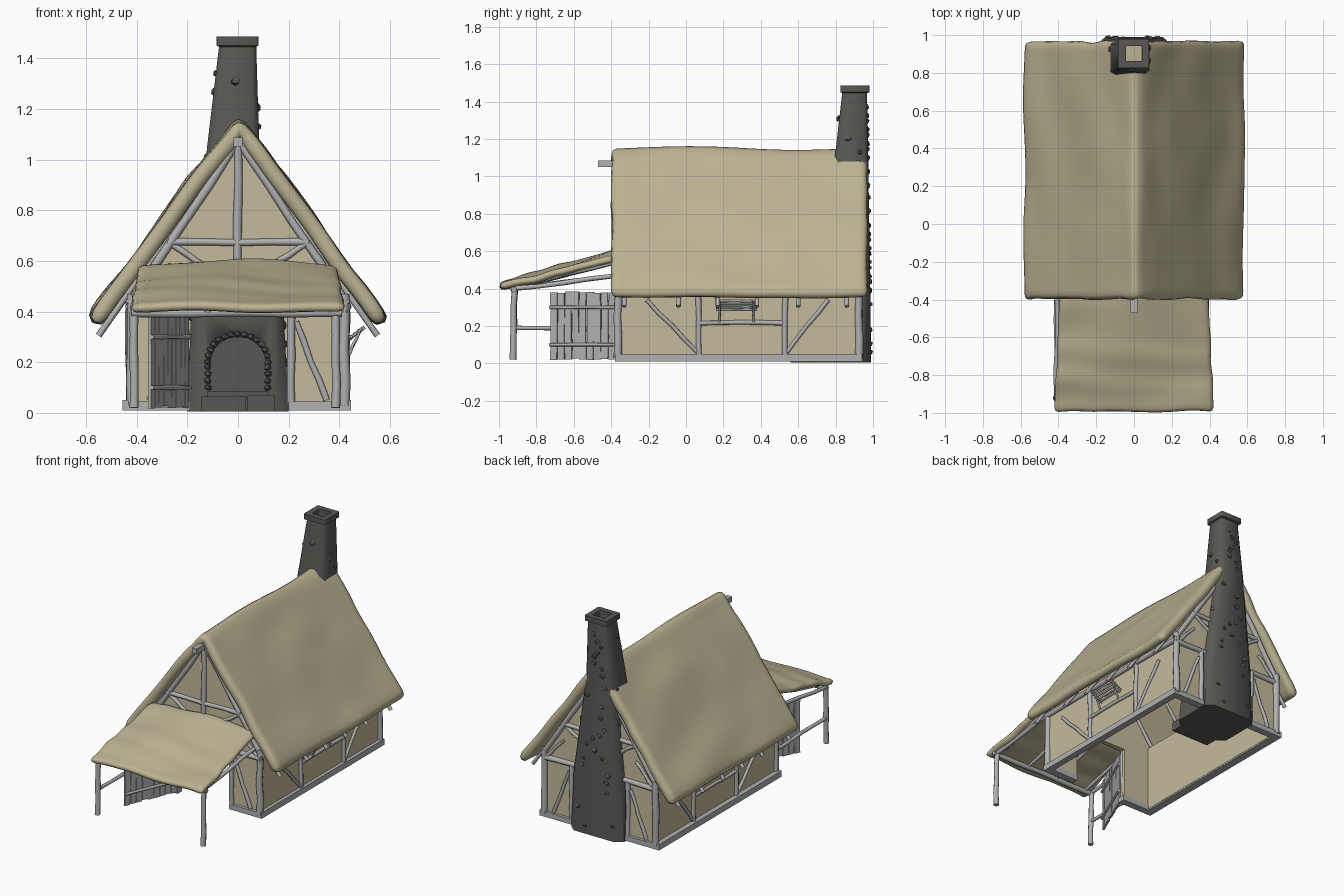
import bpy, bmesh, math, random
from mathutils import Vector, noise

if "Cube" in bpy.data.objects:
    bpy.data.objects.remove(bpy.data.objects["Cube"])

random.seed(7)

def material(name, rgb):
    m = bpy.data.materials.new(name)
    m.diffuse_color = (*rgb, 1)
    m.use_nodes = True
    m.node_tree.nodes["Principled BSDF"].inputs["Base Color"].default_value = m.diffuse_color
    return m

THATCH = material("thatch", (0.50, 0.45, 0.29))
PLASTER = material("plaster", (0.56, 0.50, 0.33))
WOOD = material("grey_wood", (0.44, 0.44, 0.45))
STONE = material("dark_stone", (0.10, 0.097, 0.09))

def finish(name, bm, mat, angle=40):
    bmesh.ops.recalc_face_normals(bm, faces=bm.faces)
    me = bpy.data.meshes.new(name)
    bm.to_mesh(me)
    bm.free()
    me.materials.append(mat)
    me.shade_smooth()
    me.set_sharp_from_angle(angle=math.radians(angle))
    ob = bpy.data.objects.new(name, me)
    bpy.context.collection.objects.link(ob)
    return ob

def loft(bm, rings):
    """Bridge closed rings of points and cap both ends."""
    vs = [[bm.verts.new(p) for p in r] for r in rings]
    n = len(vs[0])
    for a, b in zip(vs, vs[1:]):
        for i in range(n):
            bm.faces.new((a[i], a[(i + 1) % n], b[(i + 1) % n], b[i]))
    bm.faces.new(vs[0][::-1])
    bm.faces.new(vs[-1])

def poles(name, items, wobble=0.004):
    """Rough round timbers, each (start, end, radius)."""
    bm = bmesh.new()
    for a, b, r in items:
        a, b = Vector(a), Vector(b)
        d = (b - a).normalized()
        s = d.orthogonal().normalized()
        t = d.cross(s)
        rings = []
        for k in range(5):
            c = a.lerp(b, k / 4)
            if 0 < k < 4:
                c = c + s * random.uniform(-wobble, wobble) + t * random.uniform(-wobble, wobble)
            q = r * random.uniform(0.88, 1.08)
            rings.append([c + (s * math.cos(j * math.pi / 4) + t * math.sin(j * math.pi / 4)) * q for j in range(8)])
        loft(bm, rings)
    return finish(name, bm, WOOD, 50)

def boxes(name, items, mat):
    """Boxes, each (x0, x1, y0, y1, z0, z1)."""
    bm = bmesh.new()
    for x0, x1, y0, y1, z0, z1 in items:
        loft(bm, [[(x0, y0, z), (x1, y0, z), (x1, y1, z), (x0, y1, z)] for z in (z0, z1)])
    return finish(name, bm, mat)

def prism(name, pts, y0, y1, mat):
    bm = bmesh.new()
    loft(bm, [[(x, y, z) for x, z in pts] for y in (y0, y1)])
    return finish(name, bm, mat)

def thatch(name, nu, nv, surface, thick):
    """Lumpy sheet with a rounded rim."""
    bm = bmesh.new()
    g = [[bm.verts.new(surface(i / nu, j / nv)) for j in range(nv + 1)] for i in range(nu + 1)]
    for i in range(nu):
        for j in range(nv):
            bm.faces.new((g[i][j], g[i + 1][j], g[i + 1][j + 1], g[i][j + 1]))
    ob = finish(name, bm, THATCH, 180)
    m = ob.modifiers.new("thickness", 'SOLIDIFY')
    m.thickness, m.offset = thick, -1
    m = ob.modifiers.new("round", 'SUBSURF')
    m.levels = m.render_levels = 1
    return ob

# Thatched main roof
PROFILE = [(0, 1.172), (0.2, 0.925), (0.42, 0.605), (0.6, 0.375)]

def roof_z(x):
    for (xa, za), (xb, zb) in zip(PROFILE, PROFILE[1:]):
        if x <= xb + 1e-6:
            return za + (zb - za) * (x - xa) / (xb - xa)

def main_roof(u, v):
    x = (u * 2 - 1) * 0.6
    y = -0.4 + 1.37 * v
    side = 1 if x >= 0 else -1
    z = roof_z(abs(x))
    lump = 0.022 * noise.noise(Vector((x * 7, y * 2.3, 3)))
    edge = 0.022 * noise.noise(Vector((x * 14, 5, v * 3))) * abs(2 * v - 1) ** 6
    if abs(x) < 0.01:
        return (0, y + edge, z + 0.014 * math.sin(y * 5 + 1.6))
    return (x + side * lump * 0.8, y + edge, z + lump * 0.6)

thatch("main_roof", 24, 30, main_roof, 0.065)

# Thatched porch roof
def porch_roof(u, v):
    y = -1.0 + 0.64 * v
    x = (u * 2 - 1) * (0.425 - 0.03 * v) + 0.01 * noise.noise(Vector((u * 2, v * 6, 1)))
    z = 0.43 + 0.185 * v - 0.03 * (2 * u - 1) ** 2 * v
    z += 0.025 * noise.noise(Vector((x * 2.5, y * 8, 9)))
    return (x, y + 0.02 * noise.noise(Vector((x * 5, 2, v))), z)

thatch("porch_roof", 16, 14, porch_roof, 0.04)

# Plaster walls, with a doorway in the front gable
prism("front_wall", [(-0.42, 0.02), (-0.2, 0.02), (-0.2, 0.39), (0.2, 0.39), (0.2, 0.02), (0.42, 0.02),
                     (0.42, 0.47), (0, 1.08), (-0.42, 0.47)], -0.36, -0.335, PLASTER)
prism("back_wall", [(-0.42, 0.02), (0.42, 0.02), (0.42, 0.47), (0, 1.08), (-0.42, 0.47)], 0.895, 0.92, PLASTER)
boxes("side_walls", [(s * 0.41 - 0.012, s * 0.41 + 0.012, -0.355, 0.915, 0.02, 0.47) for s in (-1, 1)], PLASTER)

# Sill beams around the base
boxes("sills", [(-0.455, -0.4, -0.38, 0.94, 0.01, 0.05), (0.4, 0.445, -0.38, 0.94, 0.01, 0.05),
                (-0.4, -0.19, -0.38, -0.33, 0.01, 0.045), (0.2, 0.4, -0.38, -0.33, 0.01, 0.045),
                (-0.4, -0.18, 0.89, 0.94, 0.01, 0.045), (0.18, 0.4, 0.89, 0.94, 0.01, 0.045)], WOOD)

# Timber frame on the gable ends
frame = []
for y in (-0.365, 0.925):
    for s in (-1, 1):
        frame += [((s * 0.42, y, 0.03), (s * 0.42, y, 0.47), 0.021),
                  ((s * 0.21, y, 0.03), (s * 0.21, y, 0.41), 0.016),
                  ((s * 0.23, y, 0.36), (s * 0.35, y, 0.05), 0.012),
                  ((s * 0.01, y, 1.06), (s * 0.43, y, 0.43), 0.017),
                  ((s * 0.27, y, 0.67), (s * 0.13, y, 0.58), 0.012),
                  ((s * 0.4, y, 0.42), (s * 0.27, y, 0.56), 0.011)]
    frame += [((-0.43, y, 0.41), (0.43, y, 0.41), 0.018),
              ((-0.28, y, 0.675), (0.28, y, 0.675), 0.015),
              ((0, y, 0.42), (0, y, 1.07), 0.017)]
poles("gable_frame", frame)

# Timber frame on the long sides
frame = []
for s in (-1, 1):
    x = s * 0.427
    frame += [((x, y, 0.03), (x, y, 0.46), 0.015) for y in (0.07, 0.53)]
    frame += [((x, -0.21, 0.34), (x, 0.06, 0.06), 0.012), ((x, 0.54, 0.06), (x, 0.76, 0.34), 0.012),
              ((x, 0.07, 0.215), (x, 0.53, 0.215), 0.012), ((x, -0.37, 0.42), (x, 0.93, 0.42), 0.018)]
poles("side_frame", frame)

# Ridge beam and rafters
boxes("ridge_beam", [(-0.018, 0.018, -0.47, 0.9, 1.05, 1.086)], WOOD)
poles("rafters", [((s * 0.02, y, 1.06), (s * 0.55, y, 0.305), 0.012)
                  for s in (-1, 1) for y in (-0.33, -0.04, 0.17, 0.38, 0.6, 0.86)], 0.002)

# Propped slatted shutter on the right wall
items = [((0.43 + 0.016 * i, 0.16, 0.29 + 0.011 * i), (0.43 + 0.016 * i, 0.38, 0.29 + 0.011 * i), 0.007) for i in range(5)]
for y in (0.18, 0.36):
    items += [((0.42, y, 0.28), (0.5, y, 0.338), 0.007), ((0.43, y, 0.215), (0.48, y, 0.32), 0.006)]
poles("shutter", items, 0.002)

# Porch posts, beams and rail
items = [((-0.42, -0.92, 0.395), (0.41, -0.92, 0.395), 0.017),
         ((-0.41, -0.93, 0.19), (-0.41, -0.37, 0.18), 0.012)]
for x in (-0.41, 0.385):
    items += [((x, -0.925, 0.02), (x, -0.915, 0.4), 0.017), ((x, -0.93, 0.4), (x, -0.36, 0.47), 0.013)]
for x in (-0.36, -0.12, 0.12, 0.36):
    items.append(((x, -0.94, 0.4), (x, -0.36, 0.545), 0.011))
poles("porch_frame", items)

# Plank door, standing open
hinge, swing = Vector((-0.2, -0.375, 0)), Vector((-0.15, -0.35, 0))
across = Vector((-swing.y, swing.x, 0)).normalized() * 0.007
bm = bmesh.new()
for i in range(9):
    rings = []
    for z in (0.015 + random.uniform(0, 0.015), 0.14, 0.26, 0.375 + random.uniform(0, 0.012)):
        w = random.uniform(0.43, 0.49) / 9
        mid = hinge + swing * ((i + 0.5) / 9 + random.uniform(-0.006, 0.006)) + Vector((0, 0, z))
        a, b = mid - swing * w, mid + swing * w
        rings.append([a - across, b - across, b + across, a + across])
    loft(bm, rings)
finish("door_planks", bm, WOOD)
poles("door_bars", [(hinge + across * 1.6 + Vector((0, 0, z)), hinge + swing + across * 1.6 + Vector((0, 0, z)), 0.009)
                    for z in (0.1, 0.3)], 0.001)

# Tapering chimney: each level is z, x0, x1, y0, y1
LEVELS = [(0.005, -0.2, 0.2, 0.65, 0.99), (0.4, -0.185, 0.18, 0.685, 0.985), (1.05, -0.122, 0.084, 0.79, 0.975),
          (1.445, -0.075, 0.072, 0.835, 0.968)]
CAP = [(1.45, -0.085, 0.08, 0.825, 0.98), (1.485, -0.085, 0.08, 0.825, 0.98),
       (1.485, -0.045, 0.042, 0.86, 0.945), (1.38, -0.045, 0.042, 0.86, 0.945)]

def chamfered(z, x0, x1, y0, y1, share):
    cx, cy = (x1 - x0) * share, (y1 - y0) * share
    return [(x0 + cx, y0, z), (x1 - cx, y0, z), (x1, y0 + cy, z), (x1, y1 - cy, z),
            (x1 - cx, y1, z), (x0 + cx, y1, z), (x0, y1 - cy, z), (x0, y0 + cy, z)]

bm = bmesh.new()
loft(bm, [chamfered(*l, 0.12) for l in LEVELS] + [chamfered(*l, 0.04) for l in CAP])
chimney = finish("chimney", bm, STONE, 50)
boxes("flue_bottom", [(-0.043, 0.04, 0.862, 0.943, 1.381, 1.386)], THATCH)

# Arched fireplace opening
arch = [(0.11 * math.cos(a * math.pi / 10), 0.195 + 0.105 * math.sin(a * math.pi / 10)) for a in range(11)]
cutter = prism("fireplace_cutter", [(-0.11, 0.085), (0.11, 0.085)] + arch, 0.5, 0.87, STONE)
cutter.hide_render = True
cutter.hide_viewport = True
cut = chimney.modifiers.new("fireplace", 'BOOLEAN')
cut.object, cut.operation, cut.solver = cutter, 'DIFFERENCE', 'EXACT'

# Rough stones: around the arch, and scattered on the chimney faces
def rocks(name, items):
    bm = bmesh.new()
    for c, size in items:
        vs = bmesh.ops.create_icosphere(bm, subdivisions=1, radius=1)["verts"]
        turn = random.uniform(0, 6)
        for v in vs:
            k = random.uniform(0.8, 1.15)
            p = Vector((v.co.x * size[0], v.co.y * size[1], v.co.z * size[2])) * k
            v.co = Vector(c) + p
    finish(name, bm, STONE, 35)

ring = [(-0.118, 0.1 + 0.027 * i) for i in range(4)] + [(0.118, 0.1 + 0.027 * i) for i in range(4)]
ring += [(0.12 * math.cos(a * math.pi / 14), 0.2 + 0.112 * math.sin(a * math.pi / 14)) for a in range(15)]
rocks("arch_stones", [((x, 0.655 + 0.088 * z, z), (0.017, 0.02, 0.015)) for x, z in ring])

scatter = []
for i in range(52):
    z = 0.06 + 1.34 * ((i * 0.618) % 1)
    for a, b in zip(LEVELS, LEVELS[1:]):
        if a[0] <= z <= b[0]:
            t = (z - a[0]) / (b[0] - a[0])
            x0, x1, y0, y1 = [p + (q - p) * t for p, q in zip(a[1:], b[1:])]
    k, r = random.uniform(0.15, 0.85), random.uniform(0.012, 0.02)
    x, y = x0 + (x1 - x0) * k, y0 + (y1 - y0) * k
    face = i % 4
    if face in (0, 1):
        scatter.append(((x, y1, z), (r * 1.2, 0.011, r)))
    else:
        scatter.append(((x0 if face == 2 else x1, y, z), (0.011, r * 1.2, r)))
scatter.append(((-0.01, 0.815, 1.31), (0.018, 0.012, 0.018)))
rocks("chimney_stones", scatter)

# Hearth in front of the fire
boxes("hearth", [(-0.145, 0.03, 0.56, 0.7, 0.005, 0.065), (0.035, 0.145, 0.56, 0.7, 0.005, 0.068),
                 (-0.12, 0.12, 0.63, 0.7, 0.06, 0.085)], STONE)
